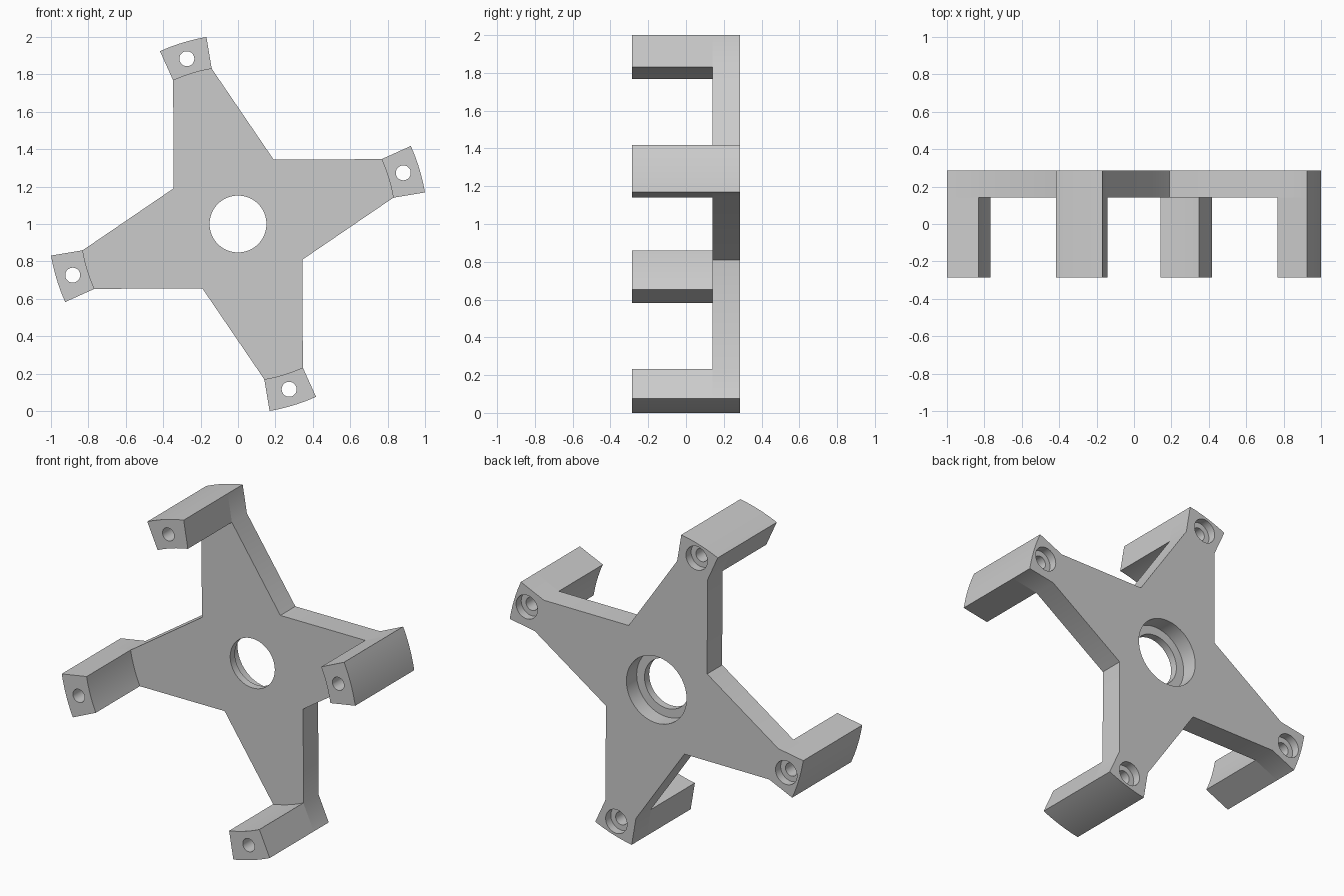
import bpy, bmesh
from math import radians, sin, cos, pi
from mathutils import Vector

if "Cube" in bpy.data.objects:
    bpy.data.objects.remove(bpy.data.objects["Cube"])

BACK, PLATE_FRONT, LEG_FRONT = 0.287, 0.141, -0.287
R_IN, R_OUT, R_ELBOW, R_SCREW = 0.842, 1.0137, 0.394, 0.925
ARM, HALF, SEG = 16.95, 7.35, 10


def polar(r, deg, y=BACK):
    a = radians(deg)
    return Vector((r * cos(a), y, 1 + r * sin(a)))


# Flat outline: star plus four curved pads that share the inner arcs
bm = bmesh.new()
star = []
for k in range(4):
    mid = 90 * k + ARM
    angles = [mid - HALF + 2 * HALF * i / SEG for i in range(SEG + 1)]
    inner = [bm.verts.new(polar(R_IN, a)) for a in angles]
    outer = [bm.verts.new(polar(R_OUT, a)) for a in angles]
    bm.faces.new(inner[::-1] + outer)
    star += inner + [bm.verts.new(polar(R_ELBOW, 90 * k + 61.2))]
bm.faces.new(star)


def extrude(faces, dy):
    geom = bmesh.ops.extrude_face_region(bm, geom=faces)["geom"]
    verts = [g for g in geom if isinstance(g, bmesh.types.BMVert)]
    bmesh.ops.translate(bm, verts=verts, vec=(0, dy, 0))
    return [g for g in geom if isinstance(g, bmesh.types.BMFace)]


# Plate thickness, then the pads grow forward into legs
front = extrude(bm.faces[:], PLATE_FRONT - BACK)
pads = [f for f in front if len(f.verts) == 2 * (SEG + 1)]
extrude(pads, LEG_FRONT - PLATE_FRONT)
bmesh.ops.recalc_face_normals(bm, faces=bm.faces)
bmesh.ops.dissolve_limit(bm, angle_limit=radians(0.1), verts=bm.verts, edges=bm.edges)

mesh = bpy.data.meshes.new("star_bracket")
bm.to_mesh(mesh)
bm.free()
bracket = bpy.data.objects.new("star_bracket", mesh)
bpy.context.collection.objects.link(bracket)


def bore(point, radius, y0, y1, sides):
    """Cut a round hole along y through the bracket."""
    bpy.ops.mesh.primitive_cylinder_add(
        vertices=sides, radius=radius, depth=y1 - y0,
        location=(point.x, (y0 + y1) / 2, point.z), rotation=(pi / 2, 0, 0))
    cutter = bpy.context.object
    cutter.name = "hole_cutter"
    cutter.hide_render = True
    mod = bracket.modifiers.new("bore", 'BOOLEAN')
    mod.operation, mod.solver, mod.object = 'DIFFERENCE', 'EXACT', cutter
    bpy.context.view_layer.objects.active = bracket
    bpy.ops.object.modifier_apply(modifier=mod.name)
    bpy.data.objects.remove(cutter)


# Central stepped bore
centre = Vector((0, 0, 1))
bore(centre, 0.205, 0.187, 0.4, 64)
bore(centre, 0.152, 0.0, 0.4, 64)

# Counterbored screw holes along the legs
for k in range(4):
    p = polar(R_SCREW, 90 * k + 17.2)
    bore(p, 0.073, BACK - 0.05, 0.4, 40)
    bore(p, 0.04, -0.4, 0.4, 40)

bpy.ops.object.select_all(action='DESELECT')
bracket.select_set(True)
bpy.context.view_layer.objects.active = bracket
bpy.ops.object.shade_smooth_by_angle(angle=radians(30))
